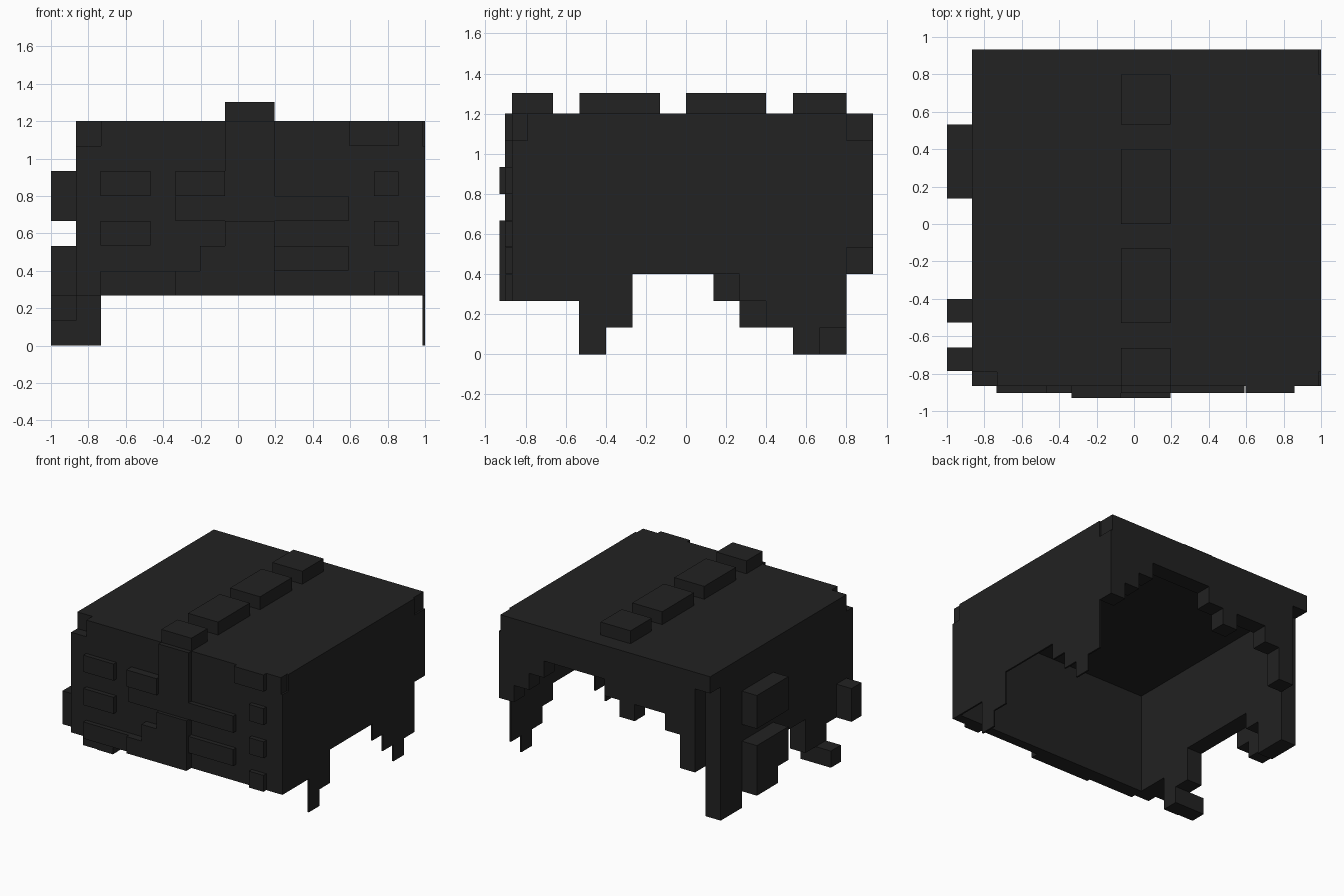
import bpy
import bmesh

black = bpy.data.materials.new("soft_black")
black.diffuse_color = (0.016, 0.016, 0.016, 1)


def finish(name, bm):
    bmesh.ops.remove_doubles(bm, verts=bm.verts, dist=1e-5)
    bmesh.ops.recalc_face_normals(bm, faces=bm.faces)
    mesh = bpy.data.meshes.new(name)
    bm.to_mesh(mesh)
    bm.free()
    mesh.materials.append(black)
    obj = bpy.data.objects.new(name, mesh)
    bpy.context.collection.objects.link(obj)
    return obj


def wall(name, columns, lo, hi, axis):
    """Wall from (end, bottom, top) columns along one axis, lo..hi thick on the other."""
    start, cols = columns[0], columns[1:]
    low, high, a = [], [], start
    for end, bottom, top in cols:
        low += [(a, bottom), (end, bottom)]
        high += [(a, top), (end, top)]
        a = end
    outline = []
    for p in low + high[::-1]:
        if not outline or p != outline[-1]:
            outline.append(p)
    bm = bmesh.new()
    place = (lambda a, z: (lo, a, z)) if axis == 'Y' else (lambda a, z: (a, lo, z))
    face = bm.faces.new([bm.verts.new(place(*p)) for p in outline])
    out = bmesh.ops.extrude_face_region(bm, geom=[face])
    shift = (hi - lo, 0, 0) if axis == 'Y' else (0, hi - lo, 0)
    verts = [v for v in out['geom'] if isinstance(v, bmesh.types.BMVert)]
    bmesh.ops.translate(bm, vec=shift, verts=verts)
    return finish(name, bm)


def box(name, x0, x1, y0, y1, z0, z1):
    bm = bmesh.new()
    bmesh.ops.create_cube(bm, size=1)
    for v in bm.verts:
        v.co = ((x0 + x1) / 2 + v.co.x * (x1 - x0),
                (y0 + y1) / 2 + v.co.y * (y1 - y0),
                (z0 + z1) / 2 + v.co.z * (z1 - z0))
    return finish(name, bm)


# Roof slab over the hollow shell
box("roof", -0.733, 0.987, -0.79, 0.8, 1.067, 1.2)

# Thick left wall with stepped lower edge
wall("left_wall", [-0.867, (-0.79, 0.267, 1.067), (-0.533, 0.267, 1.2),
                   (-0.4, 0.0, 1.2), (-0.267, 0.133, 1.2), (0.4, 0.4, 1.2),
                   (0.533, 0.267, 1.2), (0.8, 0.0, 1.2), (0.933, 1.067, 1.2)],
     -0.867, -0.733, 'Y')

# Thin right wall, notched at its corners
wall("right_wall", [-0.867, (-0.79, 0.267, 1.067), (-0.533, 0.267, 1.2),
                    (-0.4, 0.0, 1.2), (-0.267, 0.133, 1.2), (0.267, 0.4, 1.2),
                    (0.4, 0.267, 1.2), (0.533, 0.133, 1.2), (0.667, 0.0, 1.2),
                    (0.8, 0.133, 1.2), (0.933, 0.533, 1.067)],
     0.987, 1.0, 'Y')

# Back wall with an uneven arch
wall("back_wall", [-0.733, (-0.6, 0.4, 1.2), (-0.467, 0.667, 1.2),
                   (-0.2, 0.8, 1.2), (-0.067, 0.667, 1.2), (0.067, 0.8, 1.2),
                   (0.6, 0.933, 1.2), (0.733, 0.8, 1.2), (0.867, 0.667, 1.2),
                   (0.987, 0.533, 1.2)],
     0.8, 0.933, 'X')

# Front wall
box("front_wall", -0.733, 0.987, -0.867, -0.79, 0.267, 1.2)

# Ridge blocks along the top
for y0, y1 in [(-0.867, -0.663), (-0.53, -0.13), (0.0, 0.4), (0.533, 0.8)]:
    box("ridge_block", -0.07, 0.195, y0, y1, 1.2, 1.303)

# Blocks standing out from the left wall
box("left_upper_block", -1.0, -0.867, 0.137, 0.533, 0.667, 0.933)
wall("left_lower_block", [0.137, (0.267, 0.267, 0.533), (0.533, 0.133, 0.533)],
     -1.0, -0.867, 'Y')
box("left_front_block", -1.0, -0.867, -0.787, -0.66, 0.267, 0.533)
box("left_foot", -1.0, -0.867, -0.527, -0.4, 0.0, 0.133)

# Raised tufts on the front: x range, z range
tufts = [(-0.735, -0.468, 0.8, 0.933), (-0.735, -0.468, 0.535, 0.667),
         (-0.735, -0.335, 0.267, 0.4), (0.595, 0.857, 1.067, 1.2),
         (0.195, 0.59, 0.667, 0.8), (0.195, 0.59, 0.402, 0.533),
         (-0.07, 0.195, 0.667, 1.2), (-0.335, -0.07, 0.667, 0.8)]
tufts += [(0.728, 0.857, z, z + 0.131) for z in (0.267, 0.535, 0.8)]
for x0, x1, z0, z1 in tufts:
    box("front_tuft", x0, x1, -0.903, -0.867, z0, z1)

# Thicker tufts in the middle of the front
for x0, x1, z0, z1 in [(-0.335, -0.07, 0.8, 0.933), (-0.07, 0.195, 0.267, 0.667),
                       (-0.203, -0.07, 0.267, 0.533), (-0.335, -0.203, 0.267, 0.4)]:
    box("front_thick_tuft", x0, x1, -0.93, -0.867, z0, z1)
